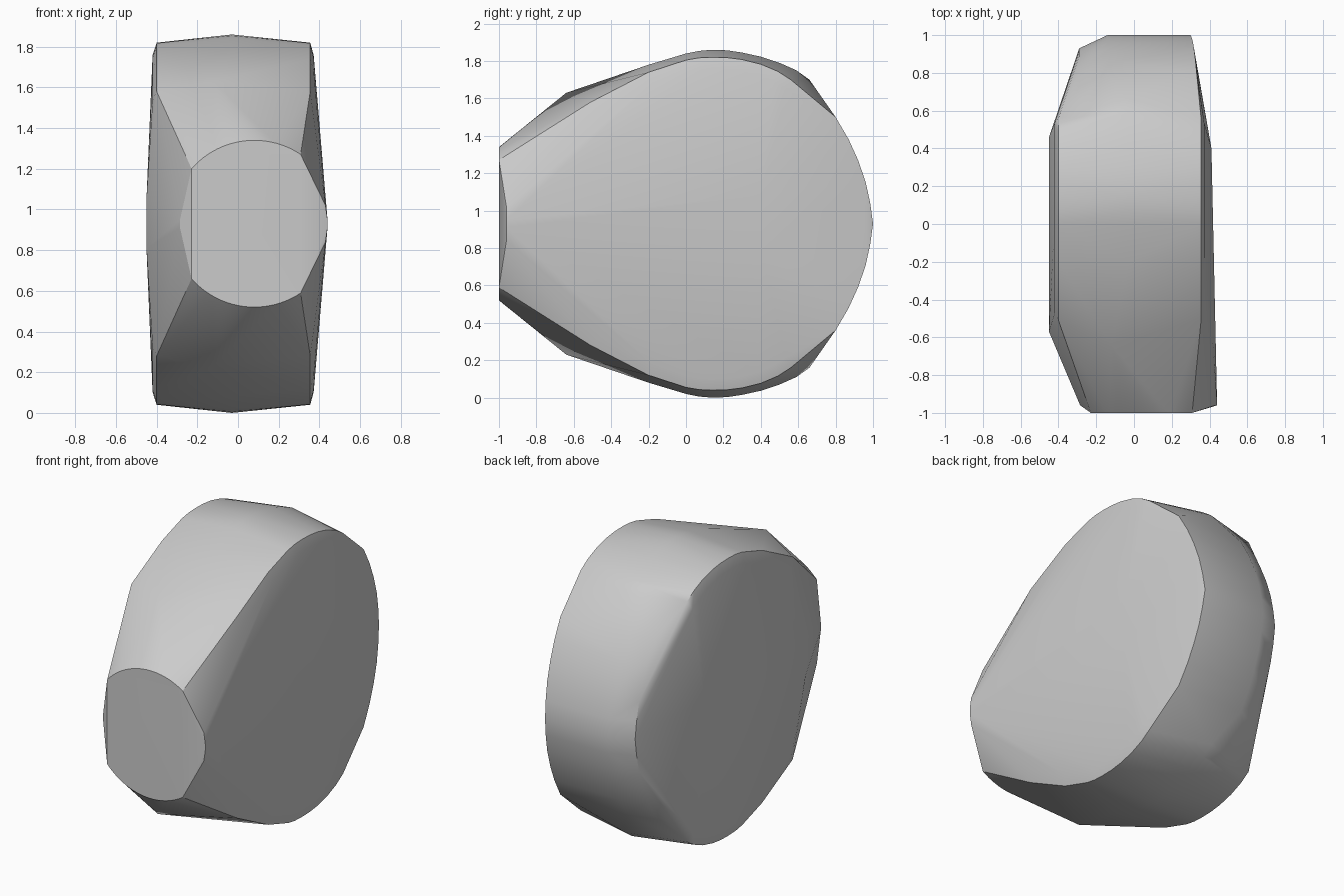
import bpy, bmesh, math

cube = bpy.data.objects.get("Cube")
if cube:
    bpy.data.objects.remove(cube, do_unlink=True)

MID = 0.93  # height of the horizontal symmetry plane


def mirrored(points):
    """Return the points together with their reflections below MID."""
    return points + [(x, y, 2 * MID - z) for x, y, z in points]


# Upper rim profiles as (y, z), from front to back
crown = [(-0.2, 1.78), (0, 1.84), (0.07, 1.854), (0.14, 1.86), (0.22, 1.857),
         (0.3, 1.845), (0.4, 1.823), (0.5, 1.79), (0.59, 1.75), (0.66, 1.7)]
rim = [(-0.51, 1.58), (-0.2, 1.74), (0, 1.805), (0.07, 1.817), (0.14, 1.82),
       (0.22, 1.818), (0.3, 1.808), (0.4, 1.783), (0.49, 1.745), (0.56, 1.7)]

pts = [(-0.12, -0.64, 1.63)]
pts += [(-0.03, y, z) for y, z in crown]

# Side rims, each with a narrow chamfer ring just outside it
for x_rim, x_side in ((-0.4, -0.42), (0.355, 0.372)):
    pts += [(x_rim, y, z) for y, z in rim]
    pts += [(x_side, 0.14 + (y - 0.14) * 0.94, MID + (z - MID) * 0.93)
            for y, z in rim]

# Rounded back band
for y, z in ((0.8, 1.5), (0.87, 1.38), (0.92, 1.27), (0.96, 1.155),
             (0.985, 1.04), (1, 0.93)):
    t = (z - MID) / 0.45
    pts += [(0.3 + 0.025 * t, y, z), (-0.14, y, z), (-0.29, y - 0.07, z)]

# Gently bulged sides
pts += [(-0.45, -0.57, 1.05), (-0.45, 0.46, 1.05), (0.41, 0.4, 1.08)]

# Round front cap with its two folded edges
for i in range(49):
    a = math.pi * i / 48
    x = 0.08 + 0.41 * math.cos(a)
    if -0.23 < x < 0.31:
        pts.append((x, -1, MID + 0.41 * math.sin(a)))
pts += [(0.43, -0.96, 1.02), (0.44, -0.96, 0.95), (-0.285, -0.96, 0.95)]

# Wrap everything in one convex shell
bm = bmesh.new()
for p in mirrored(pts):
    bm.verts.new(p)
bmesh.ops.remove_doubles(bm, verts=bm.verts, dist=0.001)
hull = bmesh.ops.convex_hull(bm, input=bm.verts)
spare = {g for g in hull["geom_interior"] + hull["geom_unused"]
         if isinstance(g, bmesh.types.BMVert)}
bmesh.ops.delete(bm, geom=list(spare), context="VERTS")
bmesh.ops.recalc_face_normals(bm, faces=bm.faces)

mesh = bpy.data.meshes.new("rounded_block")
bm.to_mesh(mesh)
bm.free()
block = bpy.data.objects.new("rounded_block", mesh)
bpy.context.collection.objects.link(block)

# Plain grey finish
grey = bpy.data.materials.new("plain_grey")
grey.use_nodes = True
grey.diffuse_color = (0.6, 0.6, 0.6, 1)
grey.node_tree.nodes["Principled BSDF"].inputs["Base Color"].default_value = (0.6, 0.6, 0.6, 1)
mesh.materials.append(grey)

bpy.ops.object.select_all(action="DESELECT")
block.select_set(True)
bpy.context.view_layer.objects.active = block
bpy.ops.object.shade_smooth_by_angle(angle=math.radians(30))
